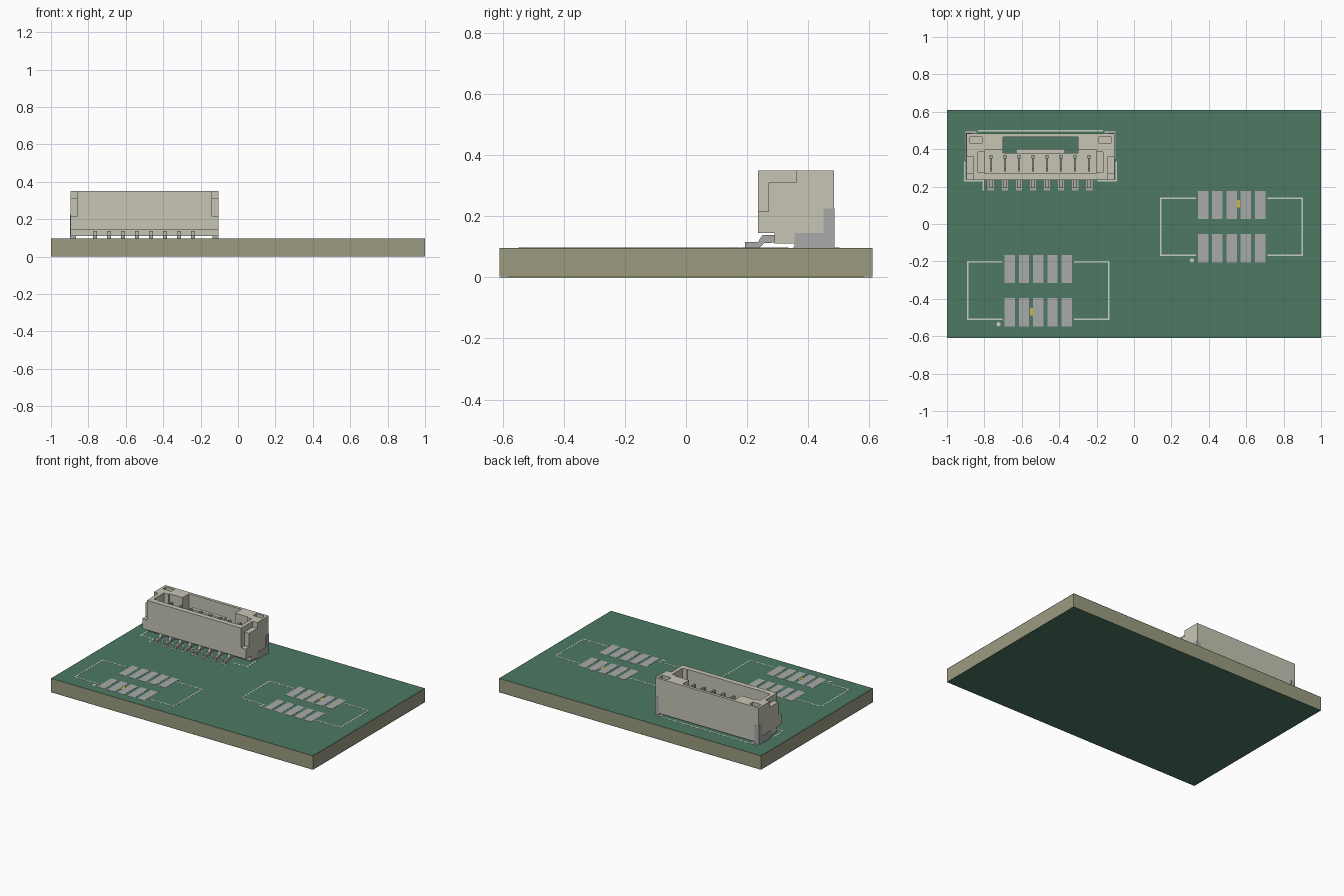
import bpy, bmesh, math

if "Cube" in bpy.data.objects:
    bpy.data.objects.remove(bpy.data.objects["Cube"])


def material(name, rgb):
    m = bpy.data.materials.new(name)
    m.diffuse_color = (*rgb, 1)
    m.use_nodes = True
    m.node_tree.nodes["Principled BSDF"].inputs["Base Color"].default_value = m.diffuse_color
    return m


MASK = material("green_mask", (0.075, 0.19, 0.125))
CORE = material("board_core", (0.33, 0.33, 0.22))
GOLD = material("copper", (0.6, 0.5, 0.05))
IVORY = material("ivory_plastic", (0.57, 0.56, 0.46))
TIN = material("tin", (0.4, 0.4, 0.4))
SILK = material("silkscreen", (0.58, 0.62, 0.56))


def finish(name, bm, mat):
    bmesh.ops.recalc_face_normals(bm, faces=bm.faces)
    me = bpy.data.meshes.new(name)
    bm.to_mesh(me)
    bm.free()
    ob = bpy.data.objects.new(name, me)
    bpy.context.collection.objects.link(ob)
    if mat:
        me.materials.append(mat)
    return ob


def boxes(name, spans, mat=None):
    """One object from boxes given as (x0, x1, y0, y1, z0, z1)."""
    bm = bmesh.new()
    for x0, x1, y0, y1, z0, z1 in spans:
        vs = bmesh.ops.create_cube(bm, size=1)["verts"]
        for v in vs:
            v.co = (x1 if v.co.x > 0 else x0, y1 if v.co.y > 0 else y0,
                    z1 if v.co.z > 0 else z0)
    return finish(name, bm, mat)


def prisms(name, profile, x_spans, mat=None):
    """Side profile of (y, z) points extruded along each x span."""
    bm = bmesh.new()
    for x0, x1 in x_spans:
        f = bm.faces.new([bm.verts.new((x0, y, z)) for y, z in profile])
        r = bmesh.ops.extrude_face_region(bm, geom=[f])
        for v in r["geom"]:
            if isinstance(v, bmesh.types.BMVert):
                v.co.x = x1
    return finish(name, bm, mat)


def cut(ob, cutter):
    mod = ob.modifiers.new("cut", "BOOLEAN")
    mod.operation, mod.solver, mod.object = "DIFFERENCE", "EXACT", cutter
    bpy.context.view_layer.objects.active = ob
    bpy.ops.object.modifier_apply(modifier=mod.name)
    bpy.data.objects.remove(cutter)


# Board: core, copper sheets, solder mask on both faces
TOP = 0.0965
boxes("board_core", [(-1, 1, -0.61, 0.61, 0.002, 0.0945)], CORE)
boxes("copper_sheets", [(-0.97, 0.97, -0.58, 0.58, z, z + 0.001) for z in (0.001, 0.0945)], GOLD)
boxes("mask_top", [(-1, 1, -0.61, 0.61, 0.095, TOP)], MASK)
boxes("mask_bottom", [(-1, 1, -0.61, 0.61, 0, 0.0015)], MASK)

# Two ten-pad footprints with bracket outlines, short traces and pin-one dots
PITCH = 0.0762


def footprint(name, cx, cy, trace_x, trace_y):
    boxes(name + "_pads", [(cx + i * PITCH - 0.0275, cx + i * PITCH + 0.0275,
                            cy + s * 0.1155 - 0.076, cy + s * 0.1155 + 0.076, TOP - 0.001, TOP + 0.001)
                           for i in range(-2, 3) for s in (-1, 1)], TIN)
    boxes(name + "_trace", [(trace_x - 0.008, trace_x + 0.008, trace_y - 0.02, trace_y + 0.02,
                             TOP - 0.001, TOP + 0.0006)], GOLD)
    w, z0, z1 = 0.004, TOP - 0.001, TOP + 0.0008
    lines = []
    for s in (-1, 1):
        a, b = sorted((cx + s * 0.378, cx + s * 0.195))
        lines += [(a - w, b + w, cy + t * 0.153 - w, cy + t * 0.153 + w, z0, z1) for t in (-1, 1)]
        e = cx + s * 0.378
        lines.append((e - w, e + w, cy - 0.153 + w, cy + 0.153 - w, z0, z1))
    boxes(name + "_outline", lines, SILK)
    bm = bmesh.new()
    bmesh.ops.create_cone(bm, cap_ends=True, segments=20, radius1=0.011, radius2=0.011, depth=0.0018)
    bmesh.ops.translate(bm, verts=bm.verts, vec=(cx - 0.212, cy - 0.18, TOP))
    finish(name + "_dot", bm, SILK)


footprint("right_footprint", 0.522, -0.014, 0.560, 0.107)
footprint("left_footprint", -0.512, -0.356, -0.549, -0.470)

# Connector housing: side profile, then cavity, latch window, pockets, end notches
CX, HALF = -0.5, 0.395
L, R = CX - HALF, CX + HALF
PINS = [-0.765 + 0.075 * i for i in range(8)]
housing = prisms("connector_housing",
                 [(0.235, 0.145), (0.29, 0.145), (0.29, 0.11), (0.485, 0.11), (0.485, 0.35), (0.235, 0.35)],
                 [(L, R)], IVORY)
notch = [(0.2, 0.4), (0.2, 0.215), (0.27, 0.215), (0.27, 0.31), (0.36, 0.31), (0.36, 0.4)]
cut(housing, prisms("end_notches", notch, [(L - 0.1, L + 0.035), (R - 0.035, R + 0.1)]))
cut(housing, boxes("cavity", [(CX - 0.3, CX + 0.3, 0.27, 0.395, 0.16, 0.5)]))
cut(housing, boxes("end_slots", [(CX - 0.335, CX - 0.295, 0.275, 0.385, 0.2, 0.5),
                                 (CX + 0.295, CX + 0.335, 0.275, 0.385, 0.2, 0.5)]))
cut(housing, boxes("latch_window", [(CX - 0.2, CX + 0.2, 0.38, 0.465, 0.05, 0.5)]))
cut(housing, boxes("corner_pockets", [(CX + s * 0.345 - 0.032, CX + s * 0.345 + 0.032, 0.432, 0.468, 0.27, 0.5)
                                      for s in (-1, 1)]))
boxes("latch_tongue", [(CX - 0.13, CX + 0.13, 0.375, 0.402, 0.112, 0.3)], IVORY)

# Contacts inside the cavity and gull-wing solder leads
boxes("contacts", [b for x in PINS for b in ((x - 0.008, x + 0.008, 0.35, 0.37, 0.15, 0.31),
                                             (x - 0.006, x + 0.006, 0.28, 0.30, 0.15, 0.25),
                                             (x - 0.006, x + 0.006, 0.28, 0.37, 0.15, 0.19))], TIN)
lead = [(0.193, TOP), (0.24, TOP), (0.255, 0.112), (0.32, 0.115), (0.32, 0.138),
        (0.25, 0.138), (0.235, 0.115), (0.193, 0.115)]
prisms("solder_leads", lead, [(x - 0.01, x + 0.01) for x in PINS], TIN)
boxes("lead_pads", [(x - 0.017, x + 0.017, 0.178, 0.265, TOP - 0.001, TOP + 0.001) for x in PINS], TIN)

# Metal hold-down tabs on both ends, with pads
tab = [(0.355, TOP), (0.486, TOP), (0.486, 0.225), (0.45, 0.225), (0.45, 0.145), (0.355, 0.145)]
prisms("hold_down_tabs", tab, [(L - 0.002, L + 0.03), (R - 0.03, R + 0.002)], TIN)
boxes("tab_pads", [(c - 0.03, c + 0.03, 0.35, 0.497, TOP - 0.001, TOP + 0.001)
                   for c in (L + 0.024, R - 0.024)], TIN)

# Silkscreen outline around the connector
z0, z1 = TOP - 0.001, TOP + 0.0008
outline = [(CX - 0.335, CX + 0.335, 0.494, 0.502, z0, z1)]
for s in (-1, 1):
    for xa, xb, ya, yb in ((0.401, 0.409, 0.228, 0.335), (0.303, 0.401, 0.228, 0.236)):
        a, b = sorted((CX + s * xa, CX + s * xb))
        outline.append((a, b, ya, yb, z0, z1))
outline.append((CX - 0.311, CX - 0.303, 0.18, 0.228, z0, z1))
boxes("connector_outline", outline, SILK)
